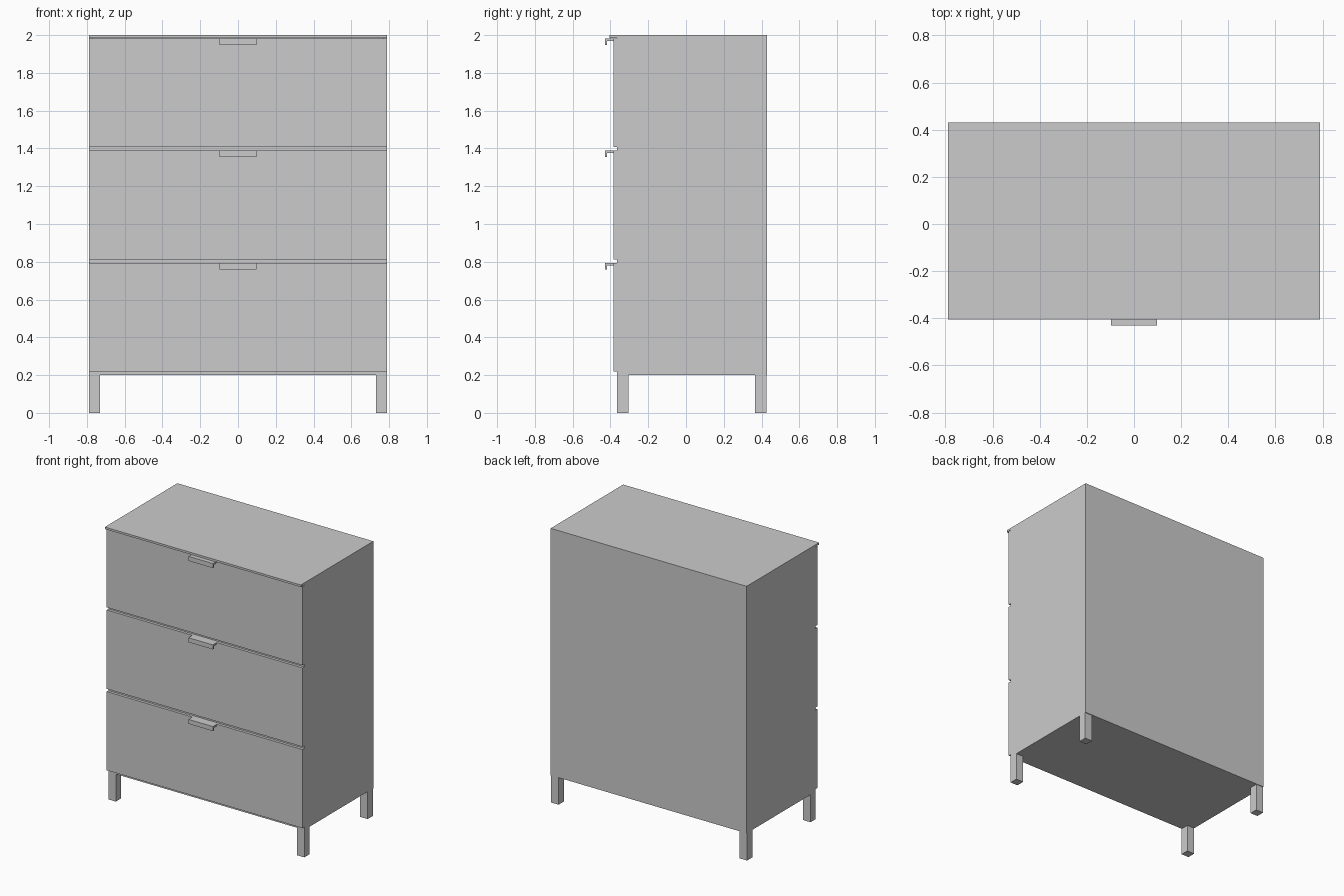
import bpy
import bmesh
from mathutils import Matrix, Vector

if "Cube" in bpy.data.objects:
    bpy.data.objects.remove(bpy.data.objects["Cube"])

W = 0.79            # half width
FRONT, BACK = -0.365, 0.43
T = 0.02            # panel thickness


def boxes(name, parts):
    """One object made of boxes given as ((x0, x1), (y0, y1), (z0, z1))."""
    bm = bmesh.new()
    for part in parts:
        mid = Vector([(a + b) / 2 for a, b in part])
        size = [b - a for a, b in part]
        bmesh.ops.create_cube(bm, size=1, matrix=Matrix.Translation(mid) @ Matrix.Diagonal((*size, 1)))
    me = bpy.data.meshes.new(name)
    bm.to_mesh(me)
    bm.free()
    ob = bpy.data.objects.new(name, me)
    bpy.context.collection.objects.link(ob)
    return ob


def extrude_x(name, profile, half):
    """Closed (y, z) profile extruded along x from -half to half."""
    bm = bmesh.new()
    face = bm.faces.new([bm.verts.new((-half, y, z)) for y, z in profile])
    ext = bmesh.ops.extrude_face_region(bm, geom=[face])
    bmesh.ops.translate(bm, vec=(2 * half, 0, 0),
                        verts=[v for v in ext["geom"] if isinstance(v, bmesh.types.BMVert)])
    bmesh.ops.recalc_face_normals(bm, faces=bm.faces)
    me = bpy.data.meshes.new(name)
    bm.to_mesh(me)
    bm.free()
    ob = bpy.data.objects.new(name, me)
    bpy.context.collection.objects.link(ob)


# Carcass panels
for side, s in (("left", -1), ("right", 1)):
    xs = sorted((s * W, s * (W - T)))
    boxes(f"{side}_side_panel", [(xs, (FRONT, BACK - 0.005), (0.2, 1.985))])
boxes("back_panel", [((-W, W), (BACK - 0.005, BACK), (0.2, 1.985))])
boxes("top_panel", [((-W, W), (-0.405, BACK), (1.985, 2.0))])
boxes("bottom_panel", [((-W + T, W - T), (FRONT, BACK - 0.005), (0.2, 0.22))])

# Rails between the drawers
for i, z in enumerate((0.792, 1.387)):
    boxes(f"drawer_rail_{i + 1}", [((-W + T, W - T), (FRONT, BACK - 0.005), (z, z + T))])

# Legs at the four corners
for side, sx in (("left", -1), ("right", 1)):
    for end, y in (("front", FRONT), ("back", BACK - 0.065)):
        xs = sorted((sx * W, sx * (W - 0.06)))
        boxes(f"{end}_{side}_leg", [(xs, (y, y + 0.06), (0, 0.2))])

# Drawers: front, open box behind it, and a lipped pull
for i, (z0, z1) in enumerate(((0.22, 0.793), (0.813, 1.388), (1.407, 1.981))):
    boxes(f"drawer_front_{i + 1}", [((-W, W), (FRONT - T, FRONT), (z0, z1))])
    b, w, yb, zt = z0 + 0.004, W - T - 0.005, 0.4, z1 - 0.08
    boxes(f"drawer_box_{i + 1}", [
        ((-w, w), (FRONT, yb), (b, b + 0.015)),
        ((-w, -w + 0.015), (FRONT, yb), (b + 0.015, zt)),
        ((w - 0.015, w), (FRONT, yb), (b + 0.015, zt)),
        ((-w + 0.015, w - 0.015), (yb - 0.015, yb), (b + 0.015, zt)),
    ])
    y0, y1 = -0.43, FRONT - T
    extrude_x(f"drawer_pull_{i + 1}", [
        (y1, z1), (y0, z1), (y0, z1 - 0.033), (y0 + 0.013, z1 - 0.033),
        (y0 + 0.013, z1 - 0.013), (y1, z1 - 0.013)], 0.098)
